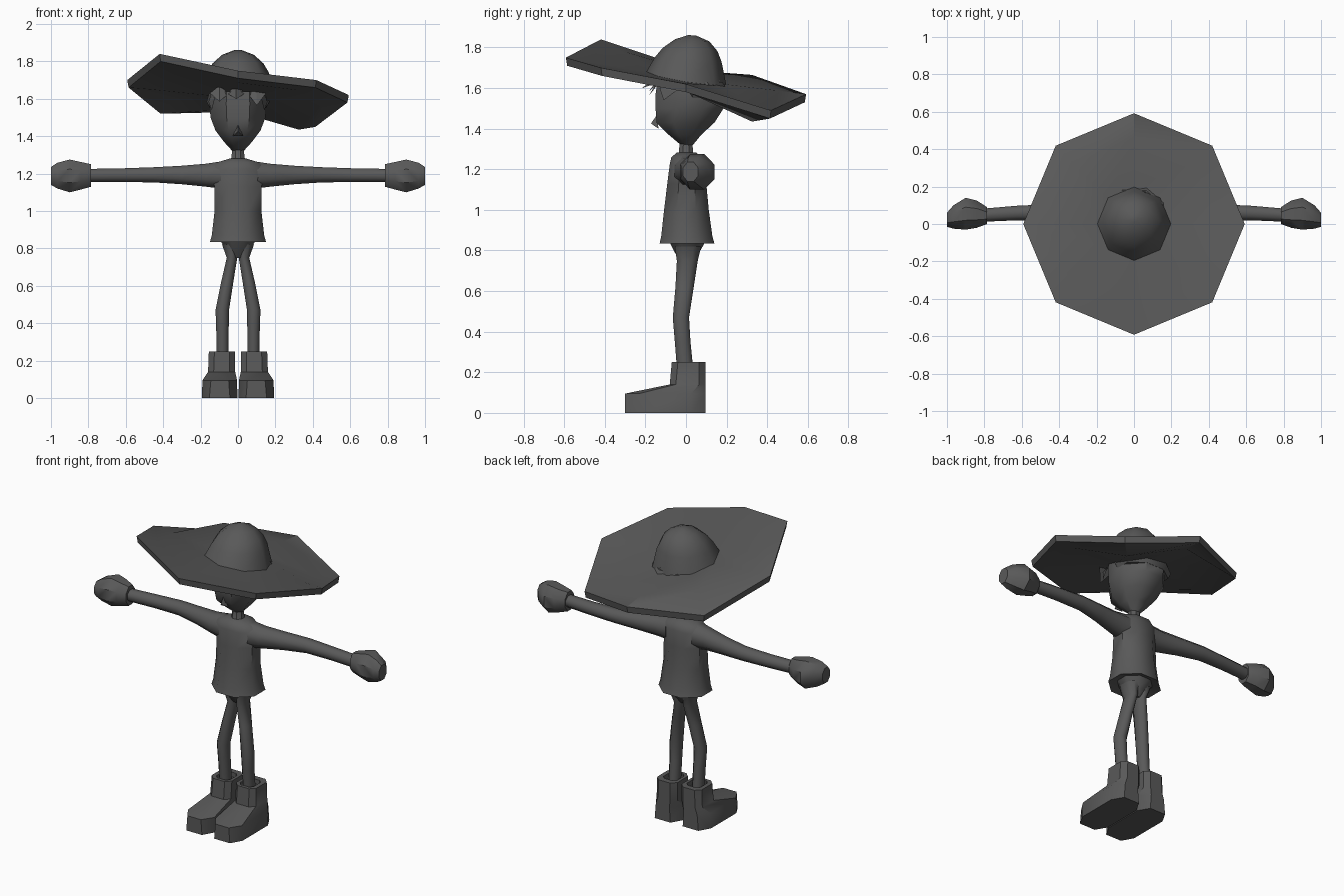
import bpy, bmesh, math
from mathutils import Vector

if "Cube" in bpy.data.objects:
    bpy.data.objects.remove(bpy.data.objects["Cube"])

grey = bpy.data.materials.new("dark_grey")
grey.diffuse_color = (0.1, 0.1, 0.1, 1)
grey.use_nodes = True
grey.node_tree.nodes["Principled BSDF"].inputs["Base Color"].default_value = grey.diffuse_color
T = math.tau


def loft(name, rings, mirror=False, angle=35):
    """Skin a list of equal-length point rings, with both ends capped."""
    bm = bmesh.new()
    loops = [[bm.verts.new(p) for p in r] for r in rings]
    n = len(loops[0])
    for a, b in zip(loops, loops[1:]):
        for i in range(n):
            j = (i + 1) % n
            bm.faces.new((a[i], a[j], b[j], b[i]))
    bm.faces.new(loops[0])
    bm.faces.new(loops[-1])
    bmesh.ops.recalc_face_normals(bm, faces=bm.faces)
    me = bpy.data.meshes.new(name)
    bm.to_mesh(me)
    bm.free()
    me.materials.append(grey)
    ob = bpy.data.objects.new(name, me)
    bpy.context.collection.objects.link(ob)
    bpy.ops.object.select_all(action='DESELECT')
    bpy.context.view_layer.objects.active = ob
    ob.select_set(True)
    bpy.ops.object.shade_smooth_by_angle(angle=math.radians(angle))
    if mirror:
        ob.modifiers.new("mirror", 'MIRROR')
    return ob


def octagon(u0, u1, v0, v1):
    """Octagon points filling a rectangle."""
    k = math.cos(T / 16)
    return [((u0 + u1) / 2 + (u1 - u0) / 2 * math.cos(T * (i + .5) / 8) / k,
             (v0 + v1) / 2 + (v1 - v0) / 2 * math.sin(T * (i + .5) / 8) / k)
            for i in range(8)]


def flat(z, x0, x1, y0, y1):
    return [(u, v, z) for u, v in octagon(x0, x1, y0, y1)]


def upright(x, y0, y1, z0, z1):
    return [(x, u, v) for u, v in octagon(y0, y1, z0, z1)]


# hat brim: wavy, tilted octagon, rings run from underside centre to top centre
def brim_ring(r, zs):
    return [(r * math.cos(T * i / 8), r * math.sin(T * i / 8), z)
            for i, z in enumerate(zs)]


rim = [1.62, 1.49, 1.57, 1.56, 1.70, 1.84, 1.75, 1.70]
inner = [1.65 - .16 * .2 * math.sin(T * i / 8) - .02 * math.cos(T * i / 8) for i in range(8)]
mid = [a * .65 + b * .35 for a, b in zip(rim, inner)]
mid_top, mid_low = list(mid), [z - .04 for z in mid]
mid_top[3], mid_low[3] = 1.665, 1.60
mid_top[1], mid_low[1] = 1.50, 1.435
loft("hat_brim", [brim_ring(.14, [z - .03 for z in inner]), brim_ring(.46, mid_low),
                  brim_ring(.585, [z - .04 for z in rim]), brim_ring(.592, rim),
                  brim_ring(.46, mid_top), brim_ring(.2, inner)], angle=30)

# hat crown
crown = [brim_ring(.2, [z - .01 for z in inner])]
for r, z, cy in ((.165, 1.74, .01), (.135, 1.79, .02), (.085, 1.835, .03), (.02, 1.86, .03)):
    crown.append([(r * math.cos(T * i / 8), cy + r * math.sin(T * i / 8),
                   z - .06 * r * math.sin(T * i / 8)) for i in range(8)])
loft("hat_crown", crown, angle=45)

# head and neck
loft("head", [flat(z, -w, w, a, b) for z, w, a, b in (
    (1.315, .025, -.02, .03), (1.37, .075, -.085, .075), (1.43, .12, -.145, .14),
    (1.50, .147, -.15, .185), (1.57, .152, -.15, .19), (1.64, .15, -.14, .17))], angle=45)
loft("neck", [flat(z, -w, w, -w, w) for z, w in ((1.24, .06), (1.285, .035), (1.35, .03))])


def spike(name, base, tip):
    """Thin triangular pyramid."""
    loft(name, [base, [Vector(tip) + Vector(d) for d in
                       ((0, 0, 0), (.002, 0, 0), (0, 0, .002))]], angle=10)


# nose and jagged hair below the brim
spike("nose", [(-.028, -.135, 1.40), (.028, -.135, 1.40), (0, -.145, 1.465)], (0, -.172, 1.425))
for i, (x, y, z) in enumerate(((-.10, -.18, 1.585), (-.01, -.215, 1.60), (.10, -.18, 1.565))):
    spike(f"fringe_{i}", [(x - .05, -.13, 1.63), (x + .05, -.13, 1.63), (x, -.12, 1.67)], (x, y, z))
for s, side in ((1, "right"), (-1, "left")):
    spike(f"sideburn_{side}", [(s * .125, -.13, 1.60), (s * .158, -.05, 1.585),
                               (s * .13, -.08, 1.62)], (s * .14, -.11, 1.54))
# hair at the back of the head
loft("back_hair", [flat(z, -w, w, a, b) for z, w, a, b in (
    (1.55, .15, -.03, .19), (1.585, .168, -.05, .205), (1.63, .155, -.08, .18))])

# shirt, open hem flaring outwards
loft("shirt", [flat(z, -w, w, a, b) for z, w, a, b in (
    (.85, .10, -.09, .10), (.835, .15, -.13, .14), (.87, .14, -.122, .13),
    (1.0, .125, -.108, .112), (1.13, .125, -.092, .10), (1.225, .15, -.08, .09),
    (1.26, .11, -.072, .08), (1.282, .04, -.045, .05))], angle=50)

# hips
loft("hips", [flat(z, -w, w, a, b) for z, w, a, b in (
    (.75, .03, -.03, .04), (.79, .063, -.055, .065), (.86, .105, -.09, .105))], angle=50)

# arms, slightly bent back at the elbow
loft("arm", [upright(*r) for r in (
    (.09, -.06, .075, 1.12, 1.265), (.17, -.045, .075, 1.13, 1.253),
    (.30, -.01, .09, 1.143, 1.242), (.45, .02, .105, 1.153, 1.234),
    (.62, .02, .098, 1.155, 1.228), (.81, .012, .082, 1.155, 1.225))], mirror=True, angle=60)

# mitten-like fists
loft("hand", [upright(*r) for r in (
    (.785, .0, .09, 1.13, 1.25), (.84, -.02, .125, 1.115, 1.262),
    (.90, -.03, .14, 1.10, 1.275), (.965, -.025, .10, 1.12, 1.258),
    (1.0, -.015, .06, 1.14, 1.235))], mirror=True, angle=40)

# legs, knees forward
loft("leg", [flat(*r) for r in (
    (.82, .005, .085, -.055, .075), (.75, .004, .06, -.045, .058),
    (.62, .025, .09, -.052, .038), (.47, .048, .12, -.065, .015),
    (.35, .05, .116, -.055, .022), (.22, .05, .115, -.045, .035))], mirror=True, angle=60)


# boots: boxy rings with clipped corners
def sole(z, x0, x1, y0, y1, cx=.03, cy=.03):
    return [(x0 + cx, y0, z), (x1 - cx, y0, z), (x1, y0 + cy, z), (x1, y1 - cy, z),
            (x1 - cx, y1, z), (x0 + cx, y1, z), (x0, y1 - cy, z), (x0, y0 + cy, z)]


loft("boot", [sole(0, .003, .193, -.30, .095, .04, .07),
              sole(.095, .005, .19, -.30, .095, .045, .07),
              sole(.14, .015, .16, -.08, .095),
              sole(.25, .015, .156, -.07, .095),
              sole(.25, .035, .13, -.05, .06, .02, .02),
              sole(.22, .035, .13, -.05, .06, .02, .02)], mirror=True, angle=35)
